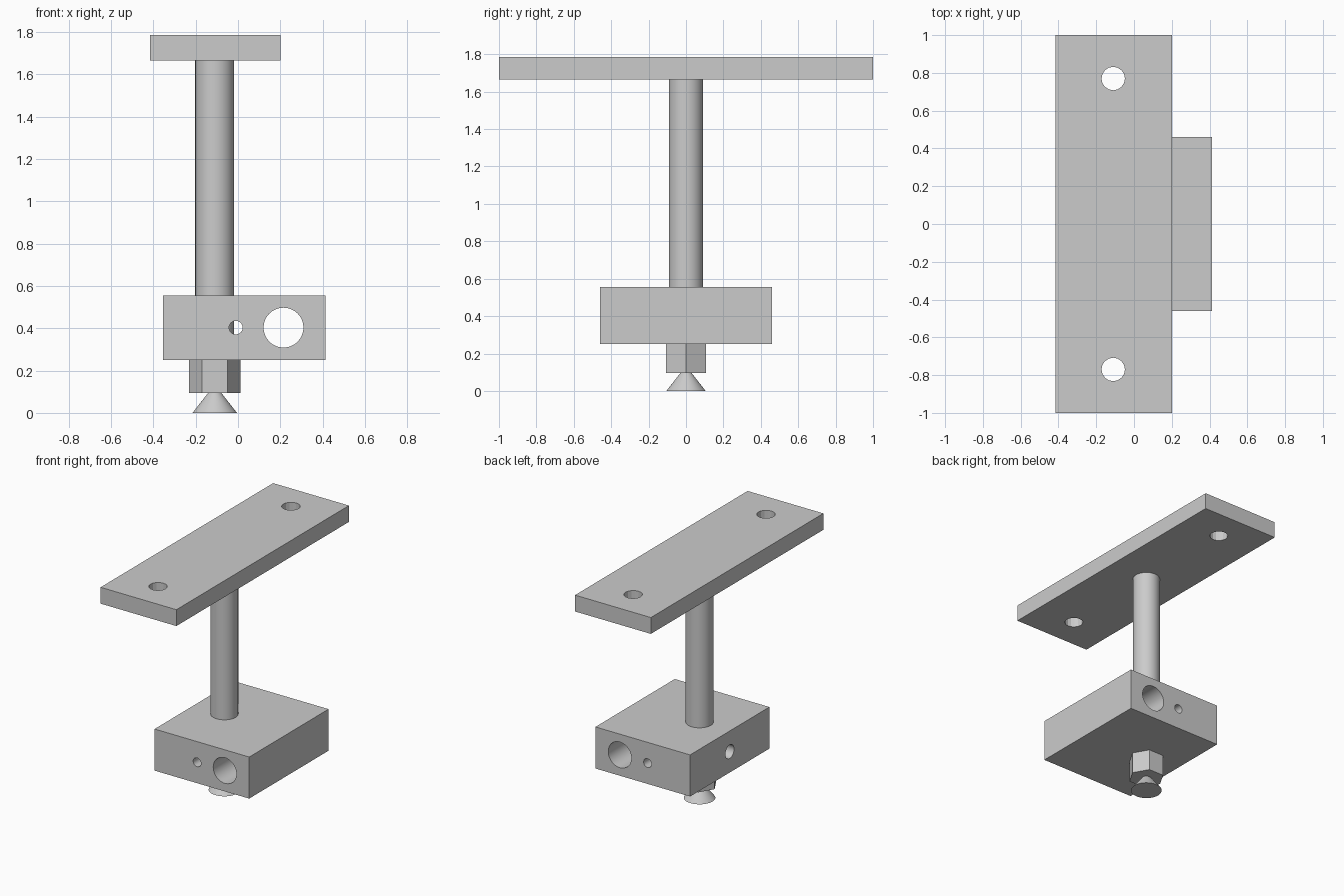
import bpy
import math

cube = bpy.data.objects.get("Cube")
if cube:
    bpy.data.objects.remove(cube, do_unlink=True)

AXIS_X = -0.11     # shared centre line of rod and nozzle
BLOCK_Z = 0.403    # height of the block's drillings

grey = bpy.data.materials.new("light_grey")
grey.use_nodes = True
colour = (0.6, 0.6, 0.6, 1)
grey.diffuse_color = colour
grey.node_tree.nodes["Principled BSDF"].inputs["Base Color"].default_value = colour


def finish(name):
    ob = bpy.context.object
    ob.name = ob.data.name = name
    ob.data.materials.append(grey)
    return ob


def box(name, x, y, z):
    """Box from (low, high) ranges."""
    bpy.ops.mesh.primitive_cube_add(
        size=1, location=[sum(r) / 2 for r in (x, y, z)])
    ob = finish(name)
    ob.scale = [r[1] - r[0] for r in (x, y, z)]
    bpy.ops.object.transform_apply(location=False, rotation=False, scale=True)
    return ob


def taper(name, low_r, high_r, low_z, high_z, sides=48):
    """Upright cylinder or cone on the shared centre line."""
    bpy.ops.mesh.primitive_cone_add(
        vertices=sides, radius1=low_r, radius2=high_r, depth=high_z - low_z,
        location=(AXIS_X, 0, (low_z + high_z) / 2))
    ob = finish(name)
    bpy.ops.object.shade_smooth_by_angle(angle=math.radians(30))
    return ob


def drill(target, centre, radius, depth, rotation=(0, 0, 0), sides=32):
    """Cut a round hole and keep its cutter hidden."""
    bpy.ops.mesh.primitive_cylinder_add(
        vertices=sides, radius=radius, depth=depth, location=centre, rotation=rotation)
    cutter = finish(target.name + "_hole_cutter")
    cutter.hide_render = True
    cutter.display_type = 'WIRE'
    mod = target.modifiers.new("hole", 'BOOLEAN')
    mod.operation = 'DIFFERENCE'
    mod.solver = 'EXACT'
    mod.object = cutter
    bpy.context.view_layer.objects.active = target
    bpy.ops.object.modifier_apply(modifier=mod.name)
    bpy.data.objects.remove(cutter, do_unlink=True)


def smooth_holes(ob):
    bpy.ops.object.select_all(action='DESELECT')
    ob.select_set(True)
    bpy.context.view_layer.objects.active = ob
    bpy.ops.object.shade_smooth_by_angle(angle=math.radians(30))


# Mounting plate with two screw holes
plate = box("mounting_plate", (-0.415, 0.2), (-1, 1), (1.665, 1.785))
for side in (-1, 1):
    drill(plate, (AXIS_X, side * 0.77, 1.725), 0.062, 0.4, sides=16)

# Heater block: heater bore and sensor bore front to back, set screw hole on the right
block = box("heater_block", (-0.355, 0.413), (-0.46, 0.46), (0.25, 0.555))
along_y = (math.pi / 2, 0, 0)
along_x = (0, math.pi / 2, 0)
drill(block, (0.215, 0, BLOCK_Z), 0.094, 1.2, along_y, 48)
drill(block, (-0.01, 0, BLOCK_Z), 0.032, 1.2, along_y)
drill(block, (-0.31, 0, BLOCK_Z), 0.05, 0.4, along_x)
smooth_holes(block)

# Rod, which runs down through the block
taper("rod", 0.092, 0.092, 0.24, 1.67)

# Nozzle: hexagonal body with corners to the sides, and a conical tip
hexagon = taper("nozzle_hexagon", 0.122, 0.122, 0.095, 0.255, 6)
hexagon.rotation_euler.z = math.pi / 6
taper("nozzle_tip", 0.105, 0.03, 0, 0.096)
